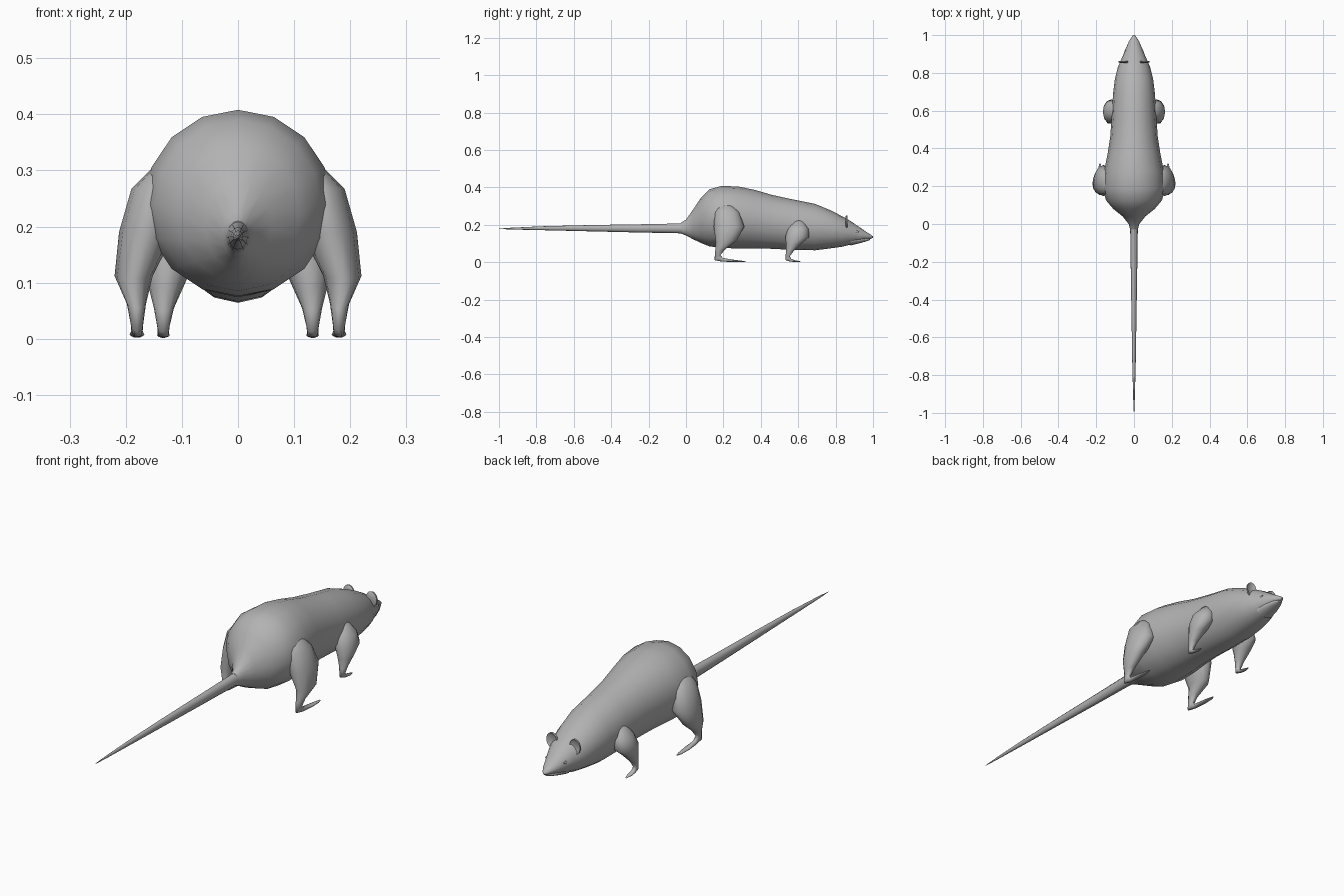
import bpy, bmesh, math
from mathutils import Vector

fur = bpy.data.materials.new("grey fur")
fur.diffuse_color = (0.45, 0.45, 0.45, 1)


def loft(name, rings, sides, mirror=False, angle=60):
    """Skin elliptical rings (x, y, z, half width, half depth, tilt in degrees)."""
    bm = bmesh.new()
    loops = []
    for x, y, z, rx, rd, tilt in rings:
        a = math.radians(tilt)
        loops.append([bm.verts.new((
            x + rx * math.sin(t),
            y + rd * math.cos(t) * math.cos(a),
            z + rd * math.cos(t) * math.sin(a)))
            for t in (2 * math.pi * i / sides for i in range(sides))])
    for a, b in zip(loops, loops[1:]):
        for i in range(sides):
            j = (i + 1) % sides
            bm.faces.new((a[i], a[j], b[j], b[i]))
    bm.faces.new(loops[0])
    bm.faces.new(loops[-1])
    bmesh.ops.recalc_face_normals(bm, faces=bm.faces)
    me = bpy.data.meshes.new(name)
    bm.to_mesh(me)
    bm.free()
    me.materials.append(fur)
    ob = bpy.data.objects.new(name, me)
    bpy.context.collection.objects.link(ob)
    if mirror:
        ob.modifiers.new("mirror", 'MIRROR').use_mirror_merge = False
    bpy.ops.object.select_all(action='DESELECT')
    ob.select_set(True)
    bpy.context.view_layer.objects.active = ob
    bpy.ops.object.shade_smooth_by_angle(angle=math.radians(angle))
    return ob


def profile(rows):
    """Rows of y, half width, bottom, top become upright rings."""
    return [(0, y, (b + t) / 2, w, (t - b) / 2, 90) for y, w, b, t in rows]


# body and head, from rump to nose
loft("body", profile([
    (-0.03, 0.020, 0.155, 0.210), (0.00, 0.028, 0.143, 0.228),
    (0.04, 0.060, 0.122, 0.285), (0.08, 0.110, 0.103, 0.345),
    (0.125, 0.148, 0.085, 0.390), (0.19, 0.167, 0.076, 0.408),
    (0.28, 0.158, 0.074, 0.405), (0.37, 0.140, 0.074, 0.386),
    (0.46, 0.126, 0.072, 0.360), (0.57, 0.118, 0.066, 0.336),
    (0.69, 0.111, 0.064, 0.312), (0.77, 0.101, 0.074, 0.279),
    (0.835, 0.084, 0.083, 0.246), (0.88, 0.064, 0.094, 0.220),
    (0.93, 0.043, 0.107, 0.186), (0.965, 0.028, 0.120, 0.162),
    (0.99, 0.013, 0.126, 0.146), (1.0, 0.004, 0.131, 0.138)]), 16)

# lower jaw, leaving a mouth crease above it
loft("lower_jaw", profile([
    (0.88, 0.045, 0.090, 0.140), (0.93, 0.035, 0.102, 0.136),
    (0.965, 0.023, 0.112, 0.132), (0.985, 0.010, 0.119, 0.128)]), 12)

# long tapering tail
loft("tail", profile([
    (0.02, 0.026, 0.150, 0.216), (-0.04, 0.020, 0.155, 0.207),
    (-0.25, 0.017, 0.159, 0.203), (-0.5, 0.013, 0.165, 0.199),
    (-0.75, 0.009, 0.171, 0.193), (-0.93, 0.004, 0.175, 0.185),
    (-1.0, 0.001, 0.178, 0.180)]), 12)

# hind legs: thigh, shank, heel and long foot
loft("hind_legs", [
    (0.130, 0.21, 0.315, 0.012, 0.030, 0),
    (0.145, 0.22, 0.267, 0.045, 0.066, 0),
    (0.162, 0.23, 0.190, 0.050, 0.082, 0),
    (0.186, 0.215, 0.112, 0.034, 0.056, 5),
    (0.181, 0.183, 0.062, 0.017, 0.028, 15),
    (0.180, 0.168, 0.025, 0.011, 0.021, 40),
    (0.180, 0.195, 0.013, 0.010, 0.010, 80),
    (0.180, 0.25, 0.008, 0.013, 0.006, 90),
    (0.180, 0.30, 0.005, 0.009, 0.003, 90),
    (0.180, 0.32, 0.005, 0.003, 0.002, 90)], 12, True, 80)

# front legs: shoulder, forearm, wrist and paw
loft("front_legs", [
    (0.095, 0.60, 0.225, 0.015, 0.025, 0),
    (0.108, 0.60, 0.180, 0.045, 0.055, 0),
    (0.122, 0.595, 0.135, 0.043, 0.064, 0),
    (0.128, 0.575, 0.095, 0.032, 0.040, 5),
    (0.132, 0.555, 0.055, 0.018, 0.022, 15),
    (0.133, 0.543, 0.022, 0.011, 0.016, 40),
    (0.133, 0.560, 0.011, 0.010, 0.008, 80),
    (0.133, 0.585, 0.006, 0.011, 0.004, 90),
    (0.133, 0.612, 0.003, 0.003, 0.002, 90)], 12, True, 80)

# thin round ears with a cupped front
loft("ears", [
    (0.055, 0.852, 0.216, 0.020, 0.028, 90),
    (0.056, 0.857, 0.216, 0.027, 0.034, 90),
    (0.057, 0.864, 0.216, 0.026, 0.033, 90),
    (0.056, 0.858, 0.214, 0.017, 0.023, 90)], 14, True, 50)

# narrow eyelids set into the sides of the head
bm = bmesh.new()
bmesh.ops.create_uvsphere(bm, u_segments=10, v_segments=6, radius=1)
for v in bm.verts:
    v.co = Vector((0.046 + v.co.x * 0.004, 0.912 + v.co.y * 0.012 - v.co.x * 0.002,
                   0.163 + v.co.z * 0.006))
me = bpy.data.meshes.new("eyes")
bm.to_mesh(me)
bm.free()
me.materials.append(fur)
me.shade_smooth()
eyes = bpy.data.objects.new("eyes", me)
bpy.context.collection.objects.link(eyes)
eyes.modifiers.new("mirror", 'MIRROR')
